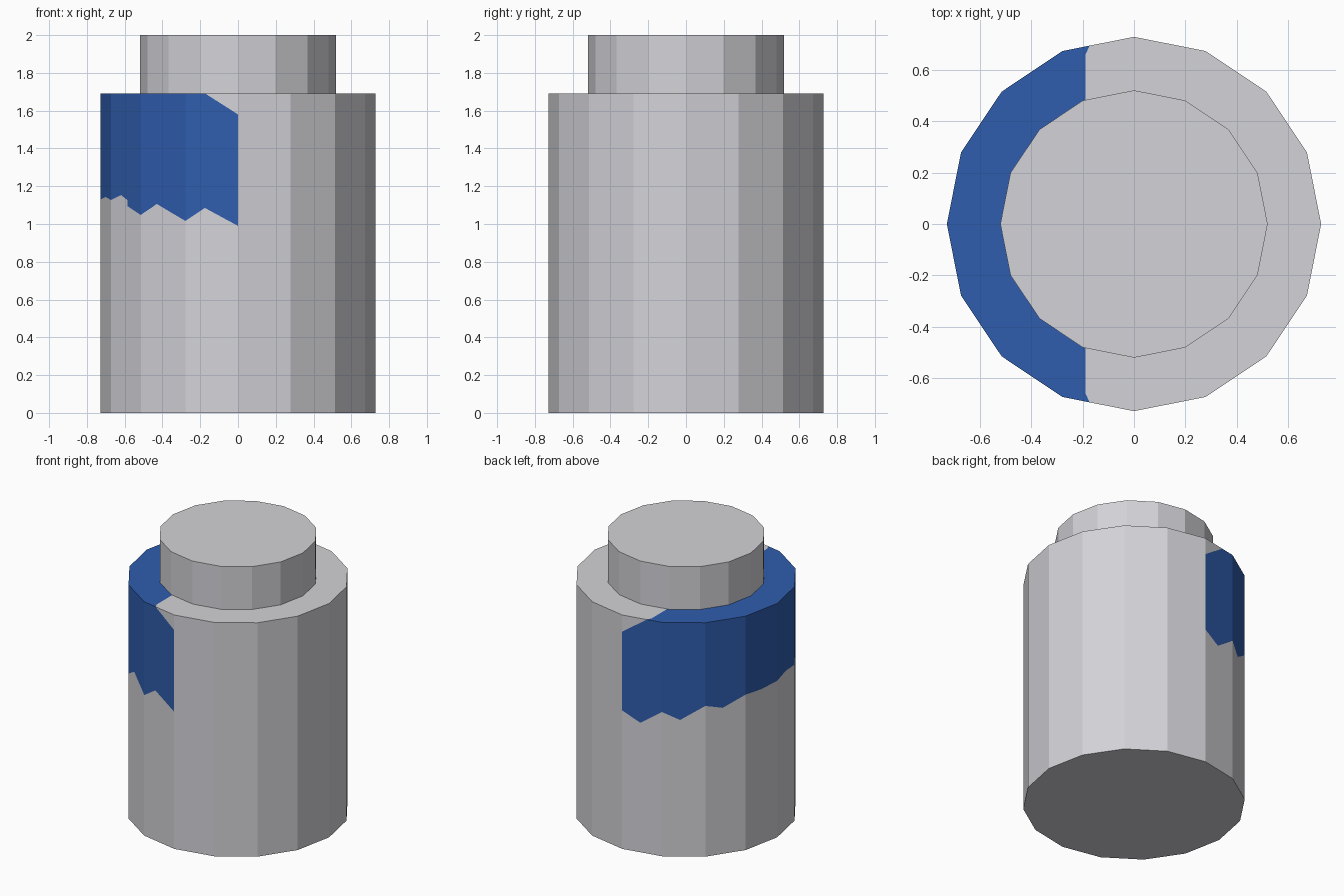
import bpy
import bmesh
from math import sin, cos, pi, floor

cube = bpy.data.objects.get("Cube")
if cube:
    bpy.data.objects.remove(cube, do_unlink=True)

SIDES = 16
RADIUS, NECK_RADIUS = 0.728, 0.52
SHOULDER, TOP = 1.69, 2.0
CUT = 0.62          # where the paint meets the rim, along the first and last facets


def make_material(name, rgb):
    mat = bpy.data.materials.new(name)
    mat.use_nodes = True
    mat.diffuse_color = (*rgb, 1)
    mat.node_tree.nodes["Principled BSDF"].inputs["Base Color"].default_value = (*rgb, 1)
    return mat


grey = make_material("light_grey", (0.655, 0.65, 0.685))
blue = make_material("blue_paint", (0.028, 0.109, 0.418))

# Torn lower edge of the paint: (facet position from back to front, height)
torn_edge = [(0, 1.0), (0.46, 0.935), (1, 1.042), (1.42, 0.986), (2, 1.089),
             (2.43, 1.055), (3, 1.123), (3.48, 1.117), (4, 1.13), (4.5, 1.143),
             (5, 1.127), (5.34, 1.153), (5.55, 1.127), (5.55, 1.095), (6, 1.048),
             (6.36, 1.106), (7, 1.016), (7.37, 1.085), (8, 0.99)]

bm = bmesh.new()


def on_wall(k, z):
    """Point on the faceted wall; k counts facets from the back round by -x."""
    i = floor(k)
    a, b = 2 * pi * i / SIDES, 2 * pi * (i + 1) / SIDES
    s = k - i
    return (-RADIUS * (sin(a) * (1 - s) + sin(b) * s),
            RADIUS * (cos(a) * (1 - s) + cos(b) * s), z)


def add_face(points, material_index):
    face = bm.faces.new([bm.verts.new(p) for p in points])
    face.material_index = material_index


def wall_face(points, material_index):
    add_face([on_wall(k, z) for k, z in points], material_index)


# Body wall: painted half, split along the torn edge
half = SIDES // 2
for i in range(half):
    edge = [p for p in torn_edge if i <= p[0] <= i + 1]
    wall_face([(i, 0), (i + 1, 0)] + edge[::-1], 0)
    rim = [(i + 1, SHOULDER), (i, SHOULDER)]
    if i == 0:
        rim = [(1, SHOULDER), (CUT, SHOULDER), (0, 1.57)]
        wall_face([(0, 1.57), (CUT, SHOULDER), (0, SHOULDER)], 0)
    elif i == half - 1:
        rim = [(half, 1.58), (half - CUT, SHOULDER), (i, SHOULDER)]
        wall_face([(half, 1.58), (half, SHOULDER), (half - CUT, SHOULDER)], 0)
    wall_face(edge + rim, 1)

# Body wall: plain half
for i in range(half, SIDES):
    wall_face([(i, 0), (i + 1, 0), (i + 1, SHOULDER), (i, SHOULDER)], 0)

# Shoulder, divided into a painted and a plain part, and the base
start, end = on_wall(CUT, SHOULDER), on_wall(half - CUT, SHOULDER)
seam = [end, (-0.188, -0.66, SHOULDER), (-0.188, 0.66, SHOULDER), start]
painted_rim = [on_wall(k, SHOULDER) for k in range(1, half)]
plain_rim = [on_wall(k, SHOULDER) for k in range(half, SIDES + 1)]
add_face(painted_rim + seam, 1)
add_face(plain_rim + seam[::-1], 0)
add_face([on_wall(k, 0) for k in reversed(range(SIDES))], 0)

bmesh.ops.remove_doubles(bm, verts=bm.verts, dist=0.0005)
mesh = bpy.data.meshes.new("body")
bm.to_mesh(mesh)
bm.free()
mesh.materials.append(grey)
mesh.materials.append(blue)
body = bpy.data.objects.new("body", mesh)
bpy.context.collection.objects.link(body)

# Neck
bpy.ops.mesh.primitive_cylinder_add(vertices=SIDES, radius=NECK_RADIUS, depth=TOP - SHOULDER,
                                    location=(0, 0, (TOP + SHOULDER) / 2))
neck = bpy.context.object
neck.name = "neck"
neck.data.materials.append(grey)
